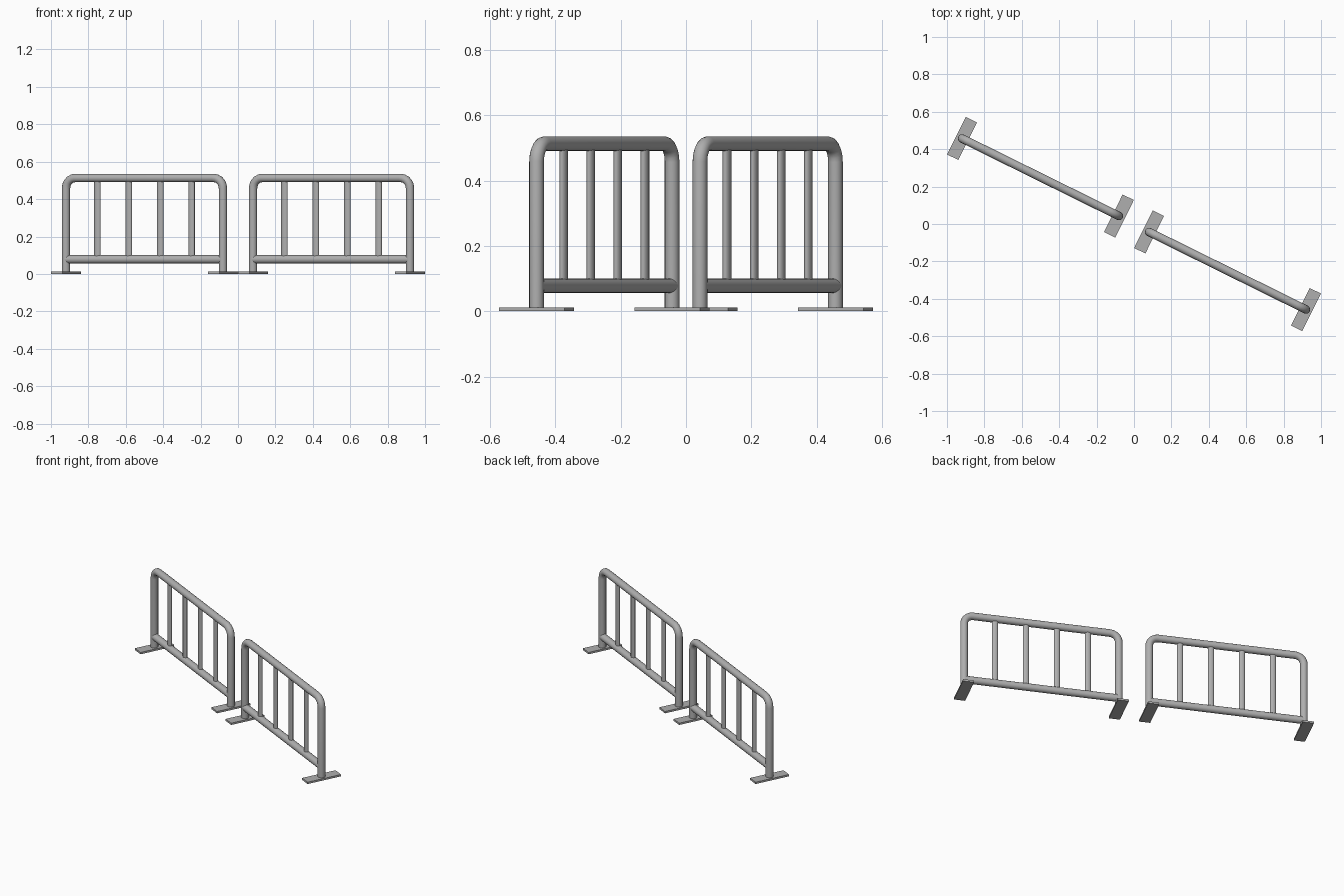
import bpy
import math
from mathutils import Matrix, Vector

if "Cube" in bpy.data.objects:
    bpy.data.objects.remove(bpy.data.objects["Cube"], do_unlink=True)

HALF = 0.468      # half distance between the posts
TUBE = 0.0225     # frame tube radius
TOP = 0.513       # top rail centre height
RAIL = 0.078      # lower rail centre height
BEND = 0.055      # corner bend radius
PLATE_H = 0.012

steel = bpy.data.materials.new("grey_steel")
steel.use_nodes = True
grey = (0.43, 0.43, 0.43, 1)
steel.diffuse_color = grey
steel.node_tree.nodes["Principled BSDF"].inputs["Base Color"].default_value = grey


def finish(obj, name, panel, smooth=True):
    """Name, colour, shade and move a part from panel space to the world."""
    obj.name = name
    obj.data.materials.clear()
    obj.data.materials.append(steel)
    bpy.ops.object.select_all(action='DESELECT')
    obj.select_set(True)
    bpy.context.view_layer.objects.active = obj
    if smooth:
        bpy.ops.object.shade_smooth_by_angle(angle=math.radians(50))
    obj.matrix_world = panel @ obj.matrix_basis


def tube(points, name, panel):
    """Round tube swept along a path."""
    curve = bpy.data.curves.new(name, 'CURVE')
    curve.dimensions = '3D'
    curve.bevel_depth = TUBE
    curve.bevel_resolution = 6
    curve.use_fill_caps = True
    spline = curve.splines.new('POLY')
    spline.points.add(len(points) - 1)
    for p, co in zip(spline.points, points):
        p.co = (*co, 1)
    obj = bpy.data.objects.new(name, curve)
    bpy.context.collection.objects.link(obj)
    bpy.ops.object.select_all(action='DESELECT')
    obj.select_set(True)
    bpy.context.view_layer.objects.active = obj
    bpy.ops.object.convert(target='MESH')
    finish(bpy.context.view_layer.objects.active, name, panel)


def frame_path():
    """Upside-down U with rounded top corners."""
    path = [Vector((-HALF, 0, 0.001))]
    for side, start in ((-1, math.pi), (1, math.pi / 2)):
        for i in range(6):
            a = start - i * math.pi / 10
            path.append(Vector((side * (HALF - BEND) + BEND * math.cos(a), 0,
                                TOP - BEND + BEND * math.sin(a))))
    path.append(Vector((HALF, 0, 0.001)))
    return path


def build_panel(prefix, centre):
    panel = Matrix.Translation(centre) @ Matrix.Rotation(math.radians(-26.3), 4, 'Z')
    # Bent frame and lower rail
    tube(frame_path(), prefix + "_frame", panel)
    tube([(-HALF, 0, RAIL), (HALF, 0, RAIL)], prefix + "_lower_rail", panel)
    # Flattened uprights, ends buried in the rails
    for i in range(1, 5):
        x = -HALF + 2 * HALF * i / 5
        bpy.ops.mesh.primitive_cylinder_add(
            vertices=16, radius=1, depth=TOP - RAIL,
            location=(x, 0, (TOP + RAIL) / 2))
        bar = bpy.context.object
        bar.scale = (0.0188, 0.0115, 1)
        finish(bar, f"{prefix}_upright_{i}", panel)
    # Foot plates across the panel
    for side, label in ((-1, "right"), (1, "left")):
        bpy.ops.mesh.primitive_cube_add(size=1, location=(side * HALF, 0, PLATE_H / 2))
        plate = bpy.context.object
        plate.scale = (0.067, 0.224, PLATE_H)
        finish(plate, f"{prefix}_{label}_foot_plate", panel, smooth=False)


build_panel("right_barrier", (-0.5, 0.25, 0))
build_panel("left_barrier", (0.5, -0.25, 0))
